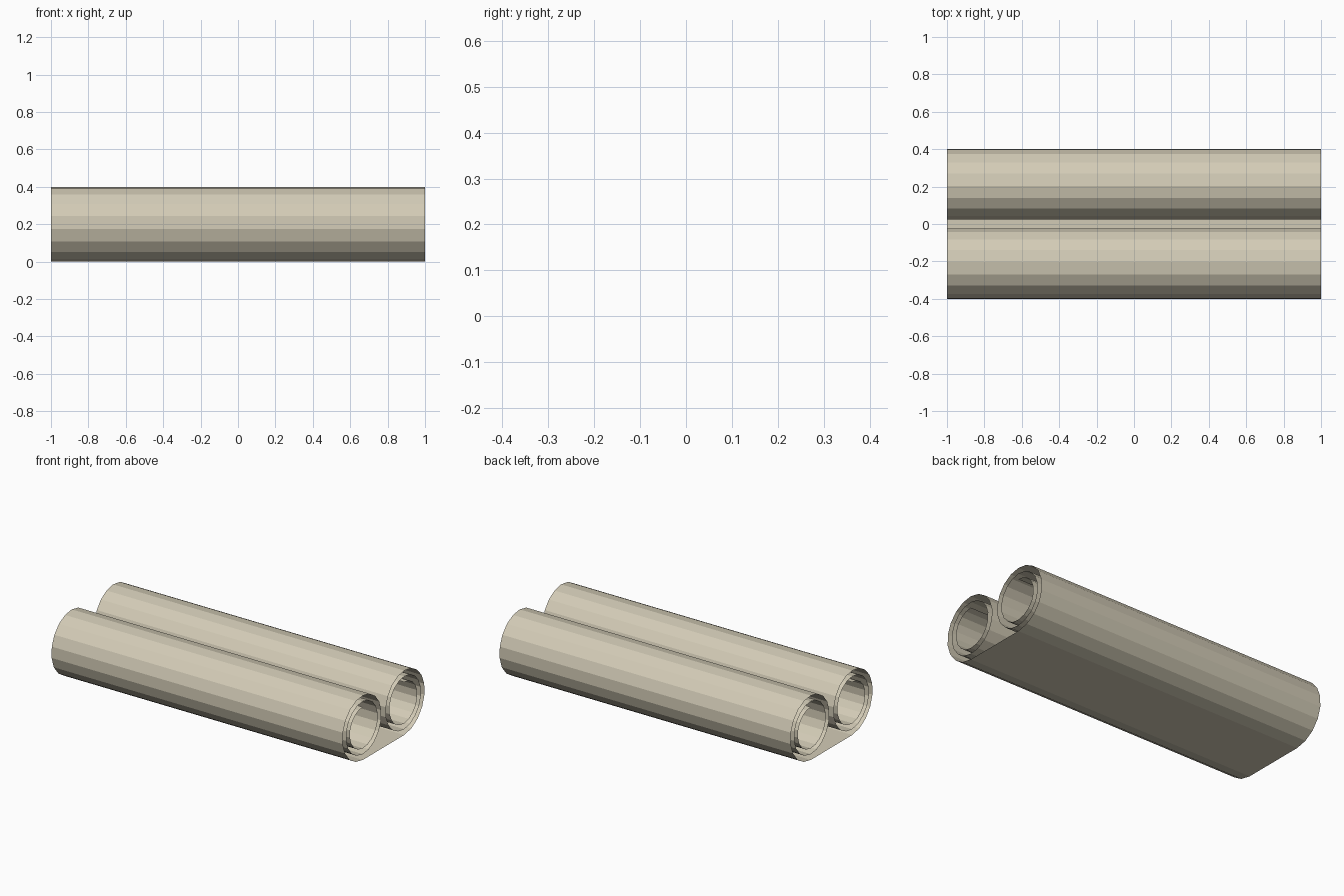
import bpy, bmesh, math

if "Cube" in bpy.data.objects:
    bpy.data.objects.remove(bpy.data.objects["Cube"])

HALF_LENGTH = 1.0
CENTRE_Y, CENTRE_Z = 0.203, 0.209
SIDES, TURNS, DROP = 18, 2.5, 0.036


def roll_profile(side):
    # Spiral that starts at the floor, climbs the outside and winds inward
    pts = []
    for i in range(int(SIDES * TURNS) + 1):
        a = 2 * math.pi * i / SIDES
        r = CENTRE_Z - DROP * i / SIDES
        pts.append((side * (CENTRE_Y + r * math.sin(a)), CENTRE_Z - r * math.cos(a)))
    return pts


# One thin sheet: front spiral, flat middle, back spiral
profile = roll_profile(-1)[::-1] + roll_profile(1)
bm = bmesh.new()
rows = [[bm.verts.new((x, y, z)) for y, z in profile] for x in (-HALF_LENGTH, HALF_LENGTH)]
for i in range(len(profile) - 1):
    bm.faces.new((rows[0][i], rows[1][i], rows[1][i + 1], rows[0][i + 1]))

mesh = bpy.data.meshes.new("rolled_sheet")
bm.to_mesh(mesh)
bm.free()
sheet = bpy.data.objects.new("rolled_sheet", mesh)
bpy.context.collection.objects.link(sheet)

# Parchment colour
mat = bpy.data.materials.new("parchment")
mat.diffuse_color = (0.65, 0.60, 0.47, 1)
mat.use_nodes = True
mat.node_tree.nodes["Principled BSDF"].inputs["Base Color"].default_value = mat.diffuse_color
mesh.materials.append(mat)
